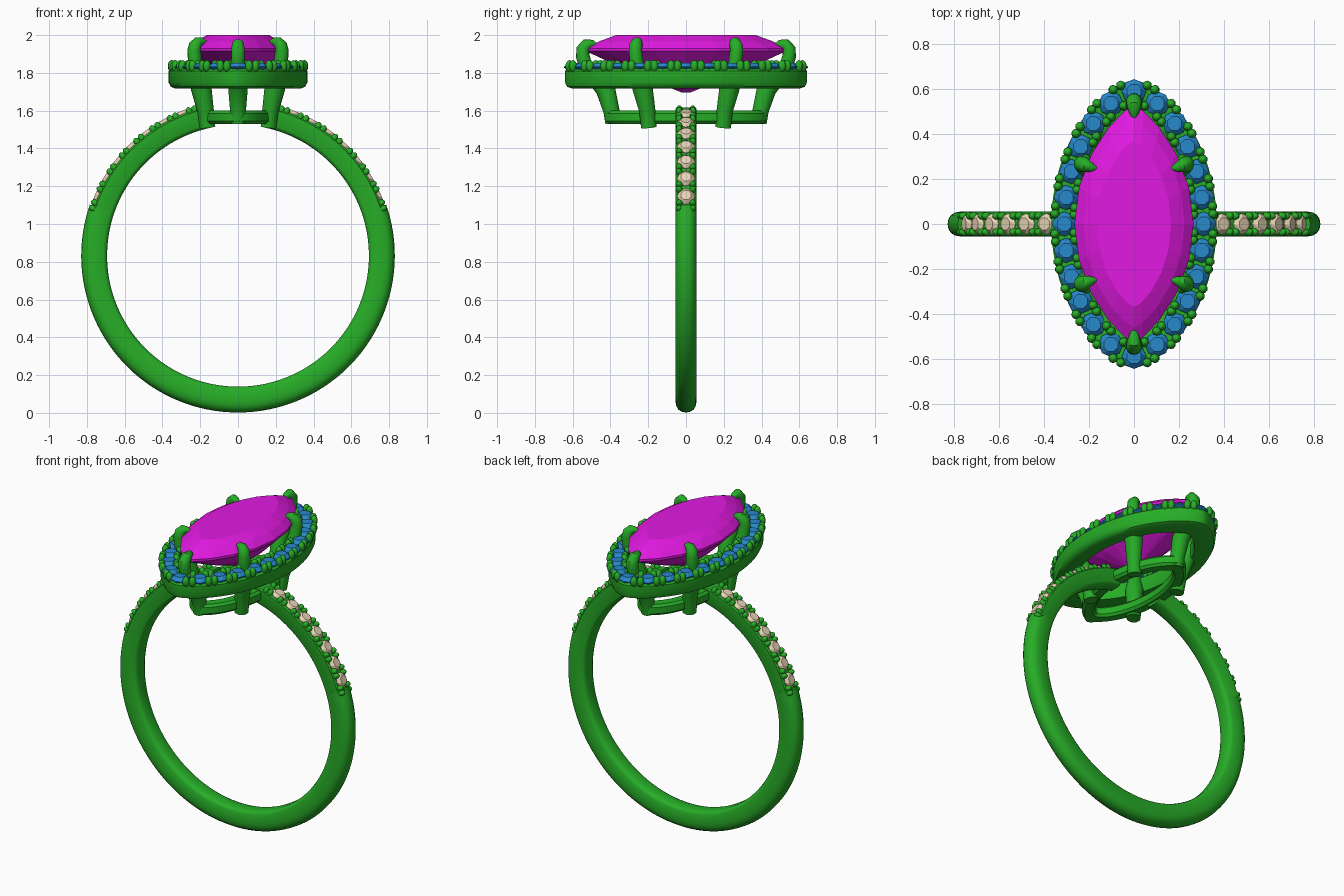
import bpy, bmesh
from math import sin, cos, pi, radians
from mathutils import Vector, Matrix

if "Cube" in bpy.data.objects:
    bpy.data.objects.remove(bpy.data.objects["Cube"])

CZ = 0.832          # centre height of the finger hole


def material(name, rgb):
    m = bpy.data.materials.new(name)
    m.diffuse_color = (*rgb, 1)
    m.use_nodes = True
    m.node_tree.nodes["Principled BSDF"].inputs["Base Color"].default_value = m.diffuse_color
    return m


METAL = material("metal", (0.02, 0.42, 0.02))
CENTRE = material("centre_gem", (0.75, 0.01, 0.75))
BLUE = material("halo_gem", (0.02, 0.25, 0.60))
CREAM = material("band_gem", (0.80, 0.66, 0.45))


def finish(name, bm, mat, smooth=True):
    bmesh.ops.recalc_face_normals(bm, faces=bm.faces[:])
    me = bpy.data.meshes.new(name)
    bm.to_mesh(me)
    bm.free()
    me.materials.append(mat)
    for p in me.polygons:
        p.use_smooth = smooth
    if smooth:
        me.set_sharp_from_angle(angle=radians(38))
    ob = bpy.data.objects.new(name, me)
    bpy.context.collection.objects.link(ob)
    return ob


def loft(bm, rings, loop=False):
    """Skin closed rings; loop joins last to first, otherwise the ends are capped."""
    vs = [[bm.verts.new(p) for p in r] for r in rings]
    n = len(vs[0])
    for i in range(len(vs) if loop else len(vs) - 1):
        a, b = vs[i], vs[(i + 1) % len(vs)]
        for j in range(n):
            k = (j + 1) % n
            bm.faces.new((a[j], a[k], b[k], b[j]))
    if not loop:
        bm.faces.new(vs[0])
        bm.faces.new(vs[-1])


def marquise(a, b, z, n=96, e=1.26):
    """Pointed oval outline, half width a, half length b."""
    pts = []
    for i in range(n):
        t = 2 * pi * i / n
        c = cos(t)
        pts.append(Vector((a * abs(c) ** e * (1 if c >= 0 else -1), b * sin(t), z)))
    return pts


def along(pts, count, shift=0.0):
    """Evenly spaced (point, outward normal) pairs along a closed outline."""
    n = len(pts)
    lens = [(pts[(i + 1) % n] - pts[i]).length for i in range(n)]
    step, out = sum(lens) / count, []
    for k in range(count):
        d, i = ((k + shift) % count) * step, 0
        while d > lens[i] and i < n - 1:
            d -= lens[i]
            i += 1
        t = (pts[(i + 1) % n] - pts[i]).normalized()
        out.append((pts[i] + t * d, Vector((t.y, -t.x, 0))))
    return out


def small_gem(bm, pos, normal, r):
    """Eight-sided brilliant."""
    m = Matrix.Translation(pos) @ normal.to_track_quat('Z', 'Y').to_matrix().to_4x4()
    spec = [(0.62, 0.42, 0.5), (1, 0.05, 0), (1, -0.05, 0), (0.1, -0.7, 0)]
    loft(bm, [[m @ Vector((r * s * cos((j + o) * pi / 4), r * s * sin((j + o) * pi / 4), r * h))
               for j in range(8)] for s, h, o in spec])


def bead(bm, pos, normal, r, stretch=1.5):
    m = Matrix.Translation(pos) @ normal.to_track_quat('Z', 'Y').to_matrix().to_4x4()
    bmesh.ops.create_uvsphere(bm, u_segments=10, v_segments=8, radius=r,
                              matrix=m @ Matrix.Diagonal((1, 1, stretch, 1)))


def prong(bm, path):
    """Round wire through (x, y, z, radius) points leaning along its own radial plane."""
    p = [Vector(q[:3]) for q in path]
    h = Vector((p[0].x, p[0].y, 0)).normalized()
    s = Vector((0, 0, 1)).cross(h)
    rings = []
    for i, q in enumerate(path):
        t = (p[min(i + 1, len(p) - 1)] - p[max(i - 1, 0)]).normalized()
        u = s.cross(t).normalized()
        w = t.cross(u)
        rings.append([p[i] + q[3] * (cos(k * pi / 7) * u + sin(k * pi / 7) * w) for k in range(14)])
    loft(bm, rings)


def arc_band(bm, a0, a1, profile, n):
    rings = []
    for i in range(n + 1):
        a = radians(a0 + (a1 - a0) * i / n)
        rings.append([Vector((r * cos(a), y, CZ + r * sin(a))) for r, y in profile])
    loft(bm, rings)


# Plain lower shank with rounded outer edge, then the lower stone-set shoulders
half = [(0.693, 0.03), (0.700, 0.046), (0.713, 0.054), (0.775, 0.055), (0.797, 0.051),
        (0.815, 0.040), (0.826, 0.022), (0.830, 0.0)]
plain = half + [(r, -y) for r, y in reversed(half[:-1])]
bm = bmesh.new()
arc_band(bm, 161, 379, plain, 110)
finish("shank", bm, METAL)

half = [(0.693, 0.03), (0.700, 0.046), (0.713, 0.054), (0.795, 0.055), (0.803, 0.048)]
flat = half + [(r, -y) for r, y in reversed(half)]
bm = bmesh.new()
arc_band(bm, 18.5, 78, flat, 32)
arc_band(bm, 102, 161.5, flat, 32)
finish("shoulders", bm, METAL)

# Shoulder stones and the bead pairs between them
gems, beads = bmesh.new(), bmesh.new()
for sx in (1, -1):
    for k in range(8):
        for off, is_gem in ((0, True), (-4.9, False), (-2.7, False)):
            if k == 7 and is_gem:
                continue
            a = radians(23 + 7.6 * k + off)
            d = Vector((sx * cos(a), 0, sin(a)))
            c = Vector((0, 0, CZ))
            if is_gem:
                small_gem(gems, c + d * 0.803, d, 0.047)
            else:
                for sy in (1, -1):
                    bead(beads, c + d * 0.803 + Vector((0, sy * 0.036, 0)), d, 0.018)
finish("shoulder_stones", gems, CREAM, False)
finish("shoulder_beads", beads, METAL)

# Base rail under the setting
bm = bmesh.new()
loft(bm, [marquise(a, b, z) for a, b, z in
          [(0.19, 0.415, 1.53), (0.205, 0.43, 1.545), (0.205, 0.43, 1.585), (0.19, 0.415, 1.60),
           (0.14, 0.35, 1.60), (0.125, 0.335, 1.585), (0.125, 0.335, 1.545), (0.14, 0.35, 1.53)]], True)
finish("base_rail", bm, METAL)

# Halo frame
bm = bmesh.new()
loft(bm, [marquise(a, b, z) for a, b, z in
          [(0.335, 0.605, 1.718), (0.355, 0.63, 1.727), (0.368, 0.64, 1.75), (0.368, 0.64, 1.81),
           (0.355, 0.63, 1.822), (0.265, 0.51, 1.822), (0.252, 0.49, 1.81), (0.252, 0.48, 1.74),
           (0.262, 0.485, 1.718)]], True)
finish("halo_frame", bm, METAL)

# Halo stones and beads
path = marquise(0.31, 0.59, 1.83, 384)
up = Vector((0, 0, 1))
gems, beads = bmesh.new(), bmesh.new()
for p, n in along(path, 24):
    small_gem(gems, p, up, 0.055)
for shift in (0.36, 0.64):
    for p, n in along(path, 24, shift):
        for side in (0.043, -0.043):
            bead(beads, p + n * side + Vector((0, 0, 0.006)), up, 0.021)
finish("halo_stones", gems, BLUE, False)
finish("halo_beads", beads, METAL)

# Prongs: four at the sides, two at the points
bm = bmesh.new()
for sy in (1, -1):
    end = [(0.385, 1.535, .042), (0.395, 1.60, .043), (0.425, 1.71, .052), (0.47, 1.77, .05),
           (0.53, 1.83, .038), (0.547, 1.89, .036), (0.545, 1.925, .036), (0.525, 1.95, .032),
           (0.495, 1.953, .022), (0.465, 1.942, .007)]
    prong(bm, [(0, sy * y, z, r) for y, z, r in end])
    for sx in (1, -1):
        side = [(.162, .197, 1.512, .042), (.172, .205, 1.60, .044), (.195, .23, 1.72, .055),
                (.215, .25, 1.79, .045), (.228, .262, 1.86, .037), (.232, .268, 1.92, .036),
                (.226, .265, 1.945, .035), (.21, .258, 1.963, .029), (.188, .252, 1.966, .02),
                (.165, .248, 1.962, .006)]
        prong(bm, [(sx * x, sy * y, z, r) for x, y, z, r in side])
finish("prongs", bm, METAL)

# Faceted centre stone
bm = bmesh.new()
loft(bm, [marquise(a, b, z, 20, e) for a, b, z, e in
          [(0.165, 0.37, 2.0, 1.45), (0.225, 0.46, 1.967, 1.5), (0.265, 0.53, 1.93, 1.6),
           (0.265, 0.53, 1.915, 1.6), (0.15, 0.28, 1.80, 1.4), (0.006, 0.02, 1.695, 1.3)]])
bmesh.ops.triangulate(bm, faces=[f for f in bm.faces if len(f.verts) == 4])
finish("centre_stone", bm, CENTRE, False)
